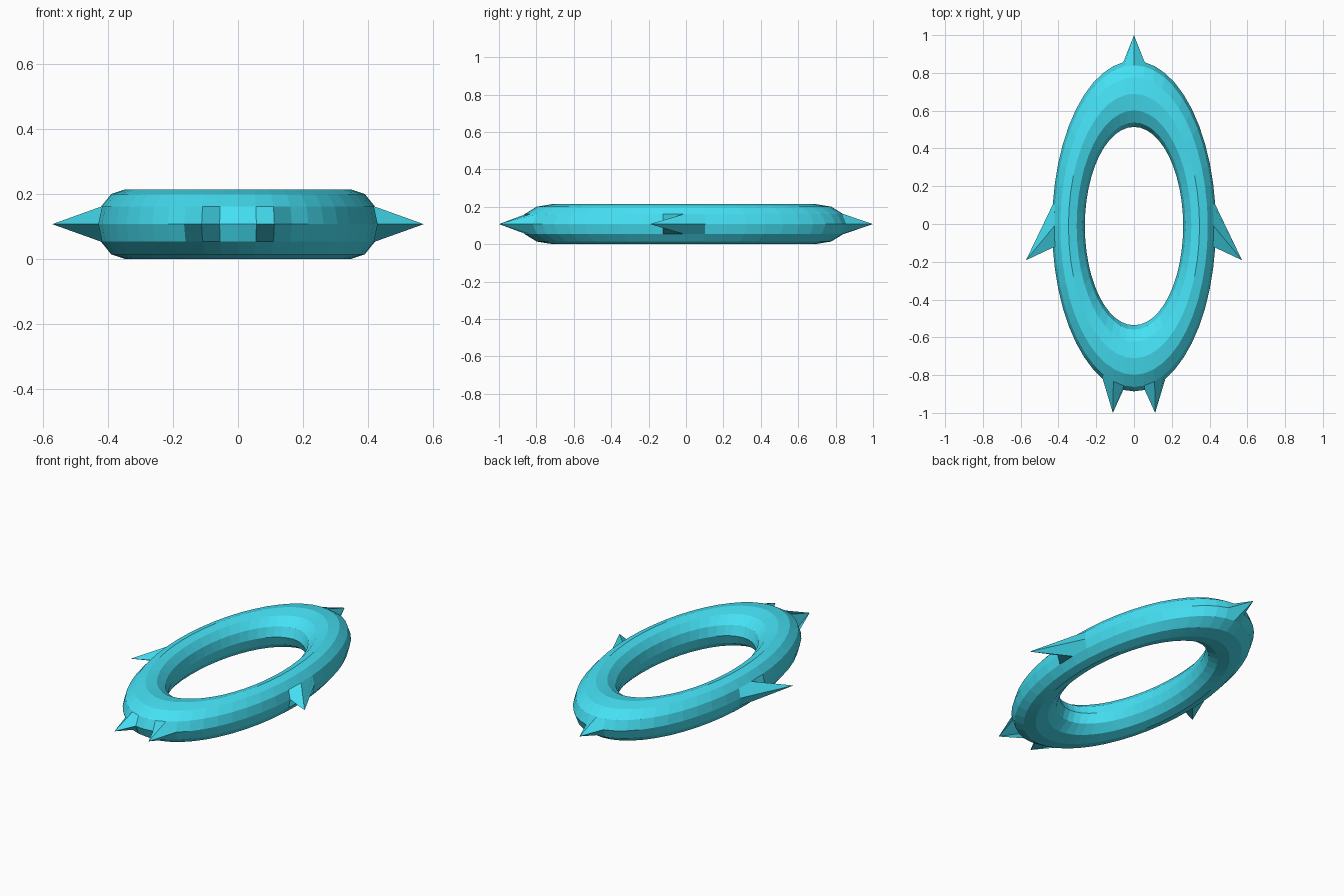
import bpy
from math import sin, cos, radians
from mathutils import Vector

if "Cube" in bpy.data.objects:
    bpy.data.objects.remove(bpy.data.objects["Cube"])

CY, CZ = -0.011, 0.1075          # ring centre
RX, RY, RZ = 0.347, 0.70, 0.43   # ring scale per axis

# Oval ring: a stretched low-poly torus
bpy.ops.mesh.primitive_torus_add(major_segments=48, minor_segments=12,
                                 major_radius=1, minor_radius=0.25)
ring = bpy.context.object
ring.name = "spiked_ring"
mesh = ring.data
for v in mesh.vertices:
    v.co = (v.co.x * RX, v.co.y * RY + CY, v.co.z * RZ + CZ)

# Spikes: pull single vertices of the outer edge outwards
def pull_spike(angle, tip):
    a = radians(angle)
    base = Vector((1.25 * RX * cos(a), 1.25 * RY * sin(a) + CY, CZ))
    vert = min(mesh.vertices, key=lambda v: (v.co - base).length)
    vert.co = (tip[0], tip[1], CZ)

pull_spike(90, (0, 1.0))
for s in (-1, 1):
    pull_spike(90 - s * 90, (s * 0.572, -0.192))
    pull_spike(270 + s * 15, (s * 0.112, -1.0))
mesh.update()
bpy.ops.object.shade_flat()

# Cyan material
mat = bpy.data.materials.new("cyan")
mat.diffuse_color = (0.06, 0.75, 0.91, 1)
mat.use_nodes = True
mat.node_tree.nodes["Principled BSDF"].inputs["Base Color"].default_value = mat.diffuse_color
mesh.materials.append(mat)
